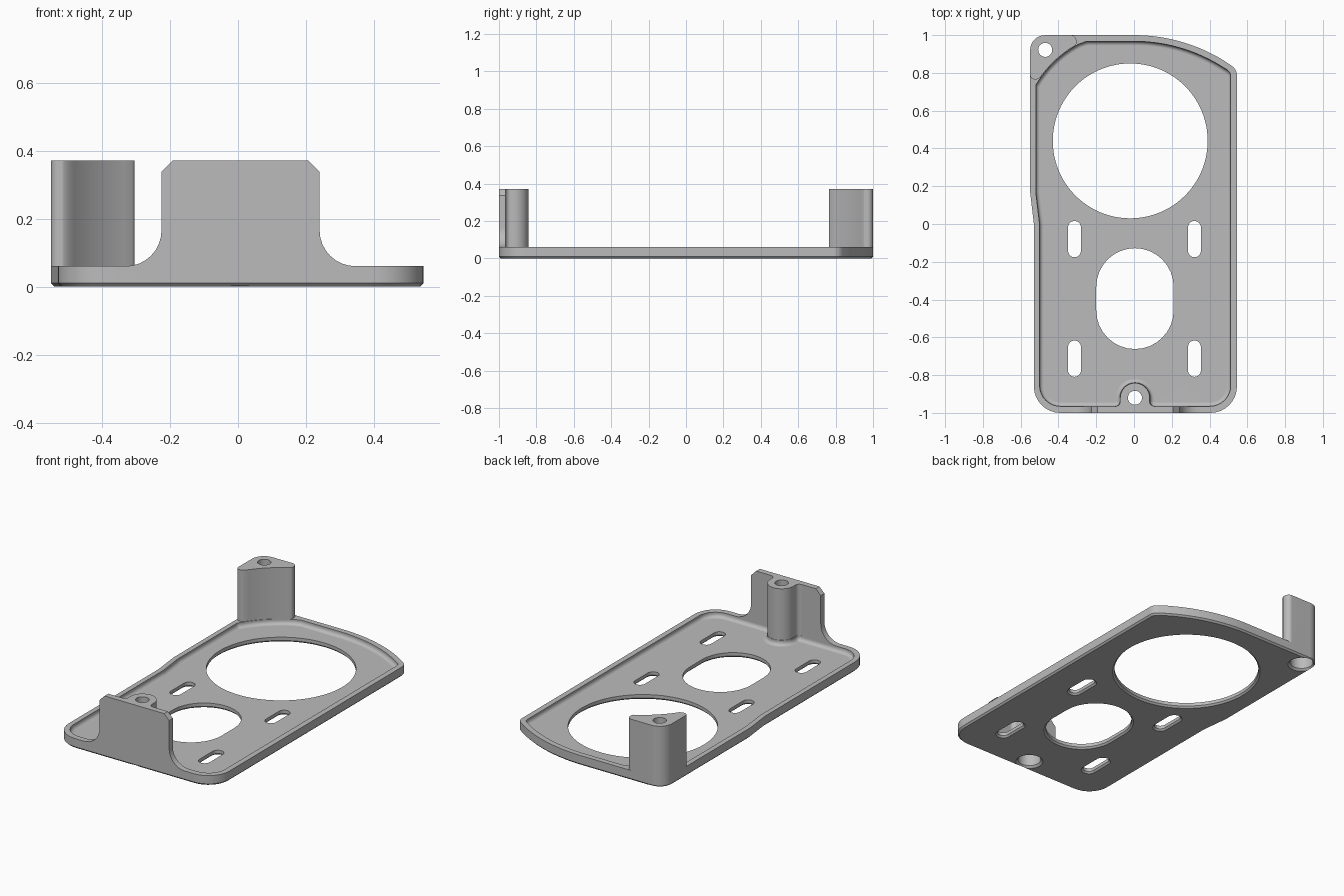
import bpy, bmesh
from math import sin, cos, tan, radians, pi, sqrt
from mathutils import Vector

if "Cube" in bpy.data.objects:
    bpy.data.objects.remove(bpy.data.objects["Cube"])

grey = bpy.data.materials.new("plain_grey")
grey.use_nodes = True
grey.diffuse_color = (0.5, 0.5, 0.5, 1)
grey.node_tree.nodes["Principled BSDF"].inputs["Base Color"].default_value = grey.diffuse_color

TOP, RIM, FLOOR = 0.37, 0.06, 0.03
BIG, BIG_R = (-0.02, 0.44), 0.41
POST, BOSS = (-0.47, 0.922), (0.005, -0.92)


def rounded(corners, n=8):
    """Closed outline from (x, y, radius) corners."""
    pts = []
    for i, (x, y, r) in enumerate(corners):
        p = Vector((x, y))
        if r == 0:
            pts.append(p)
            continue
        u = (Vector(corners[i - 1][:2]) - p).normalized()
        v = (Vector(corners[(i + 1) % len(corners)][:2]) - p).normalized()
        half = u.angle(v) / 2
        c = p + (u + v).normalized() * (r / sin(half))
        a, b = p + u * (r / tan(half)) - c, p + v * (r / tan(half)) - c
        pts += [c + a.lerp(b, tan((k / n - 0.5) * (pi - 2 * half)) /
                           (2 * tan(pi / 2 - half)) + 0.5).normalized() * r for k in range(n + 1)]
    return pts


def arc(c, r, start, end, n):
    angles = [radians(start + (end - start) * k / n) for k in range(n + 1)]
    return [(c[0] + r * cos(a), c[1] + r * sin(a), 0) for a in angles]


def circle(c, r, n=48):
    return [Vector(p[:2]) for p in arc(c, r, 0, 360, n)[:-1]]


def stadium(c, r, half):
    return [Vector(p[:2]) for p in arc((c[0], c[1] + half - r), r, 0, 180, 16)
            + arc((c[0], c[1] - half + r), r, 180, 360, 16)]


def inset(pts, d):
    """Move a counter-clockwise outline inwards by d."""
    out = []
    for i, p in enumerate(pts):
        a, b = (p - pts[i - 1]).normalized(), (pts[(i + 1) % len(pts)] - p).normalized()
        na, nb = Vector((-a.y, a.x)), Vector((-b.y, b.x))
        out.append(p + (na + nb) * (d / (1 + na.dot(nb))))
    return out


def loft(name, rings, upright=False):
    """Solid through (outline, height) rings; upright lays the outline in xz."""
    bm = bmesh.new()
    rows = [[bm.verts.new((p.x, h, p.y) if upright else (p.x, p.y, h)) for p in pts]
            for pts, h in rings]
    for lo, hi in zip(rows, rows[1:]):
        for i in range(len(lo)):
            bm.faces.new((lo[i - 1], lo[i], hi[i], hi[i - 1]))
    bm.faces.new(rows[0][::-1])
    bm.faces.new(rows[-1])
    bmesh.ops.recalc_face_normals(bm, faces=bm.faces)
    mesh = bpy.data.meshes.new(name)
    bm.to_mesh(mesh)
    bm.free()
    mesh.materials.append(grey)
    obj = bpy.data.objects.new(name, mesh)
    bpy.context.collection.objects.link(obj)
    return obj


def combine(obj, tool, operation):
    mod = obj.modifiers.new(operation.lower(), "BOOLEAN")
    mod.operation, mod.solver, mod.object = operation, "EXACT", tool
    bpy.context.view_layer.objects.active = obj
    bpy.ops.object.modifier_apply(modifier=mod.name)
    bpy.data.objects.remove(tool)


def crown(r, x_end):
    """Sampled curve of the back edge, running from the right to the centre."""
    xs = [x_end * (1 - k / 16) for k in range(17)]
    return [(x, 0.092 + sqrt(r * r - x * x), 0) for x in xs]


# base plate with a chamfered lower edge
outline = rounded([(-0.53, -1, 0.14), (0.545, -1, 0.14), (0.545, 0.818, 0.06)]
                  + crown(0.908, 0.48)
                  + [(-0.55, 1, 0.08), (-0.55, 0.17, 0.15), (-0.53, 0.0, 0.15)])
bracket = loft("mounting_plate", [(inset(outline, 0.01), 0), (outline, 0.01), (outline, RIM)])

# recessed floor with a filleted border
pocket = rounded([(-0.5, -0.965, 0.11), (BOSS[0] - 0.08, -0.965, 0.025)]
                 + arc(BOSS, 0.08, 180, 0, 20)
                 + [(BOSS[0] + 0.08, -0.965, 0.025), (0.512, -0.965, 0.11), (0.512, 0.804, 0.04)]
                 + crown(0.875, 0.45) + [(-0.25, 0.967, 0.03)]
                 + arc(BIG, 0.58, 118, 146, 10)
                 + [(-0.52, 0.735, 0.03), (-0.52, 0.17, 0.15), (-0.5, 0.0, 0.15)])
fillet = 0.022
steps = [radians(90 - 15 * k) for k in range(7)]
combine(bracket, loft("pocket_cutter",
        [(inset(pocket, fillet * (1 - cos(a))), FLOOR + fillet * (1 - sin(a))) for a in steps]
        + [(pocket, RIM + 0.02)]), "DIFFERENCE")

# corner post, hollowed along the large opening
post = rounded([(-0.55, 1, 0.08), (-0.55, 0.765, 0.025), (-0.515, 0.765, 0.012)]
               + arc(BIG, 0.583, 145, 120, 10)
               + [(-0.305, 0.955, 0.008), (-0.305, 1, 0.03)])
combine(bracket, loft("corner_post", [(post, FLOOR), (post, TOP)]), "UNION")

# front wall with flared feet and clipped top corners
wall = rounded([(-0.34, 0.03, 0), (0.355, 0.03, 0), (0.355, RIM, 0), (0.24, RIM, 0.105),
                (0.24, TOP - 0.033, 0), (0.207, TOP, 0), (-0.192, TOP, 0),
                (-0.225, TOP - 0.033, 0), (-0.225, RIM, 0.105), (-0.34, RIM, 0)])
combine(bracket, loft("front_wall", [(wall, -1), (wall, -0.965)], True), "UNION")

# screw boss blended into the wall
left, right = BOSS[0] - 0.078, BOSS[0] + 0.078
boss = rounded([(left - 0.04, -0.985, 0), (right + 0.04, -0.985, 0), (right + 0.04, -0.965, 0),
                (right, -0.965, 0.025)] + arc(BOSS, 0.078, 0, 180, 20)
               + [(left, -0.965, 0.025), (left - 0.04, -0.965, 0)])
combine(bracket, loft("screw_boss", [(boss, 0.02), (boss, TOP)]), "UNION")

# openings with chamfered lower edges
openings = [circle(BIG, BIG_R, 96), stadium((0.005, -0.395), 0.205, 0.267)]
openings += [stadium((x, y), 0.034, 0.096) for x in (-0.315, 0.32) for y in (-0.08, -0.713)]
for shape in openings:
    combine(bracket, loft("opening_cutter", [(inset(shape, -0.011), -0.001), (shape, 0.01),
                                             (shape, RIM + 0.02)]), "DIFFERENCE")

# screw holes with a wide recess from below
for centre in (POST, BOSS):
    wide, narrow = circle(centre, 0.065), circle(centre, 0.037)
    combine(bracket, loft("screw_cutter", [(inset(wide, -0.013), -0.001), (wide, 0.012),
                                           (wide, 0.25), (narrow, 0.25), (narrow, TOP + 0.02)]),
            "DIFFERENCE")

# smooth curves, crisp edges
bpy.ops.object.select_all(action="DESELECT")
bracket.select_set(True)
bpy.context.view_layer.objects.active = bracket
bpy.ops.object.shade_smooth_by_angle(angle=radians(28))
weighted = bracket.modifiers.new("flat_faces", "WEIGHTED_NORMAL")
weighted.keep_sharp = True
